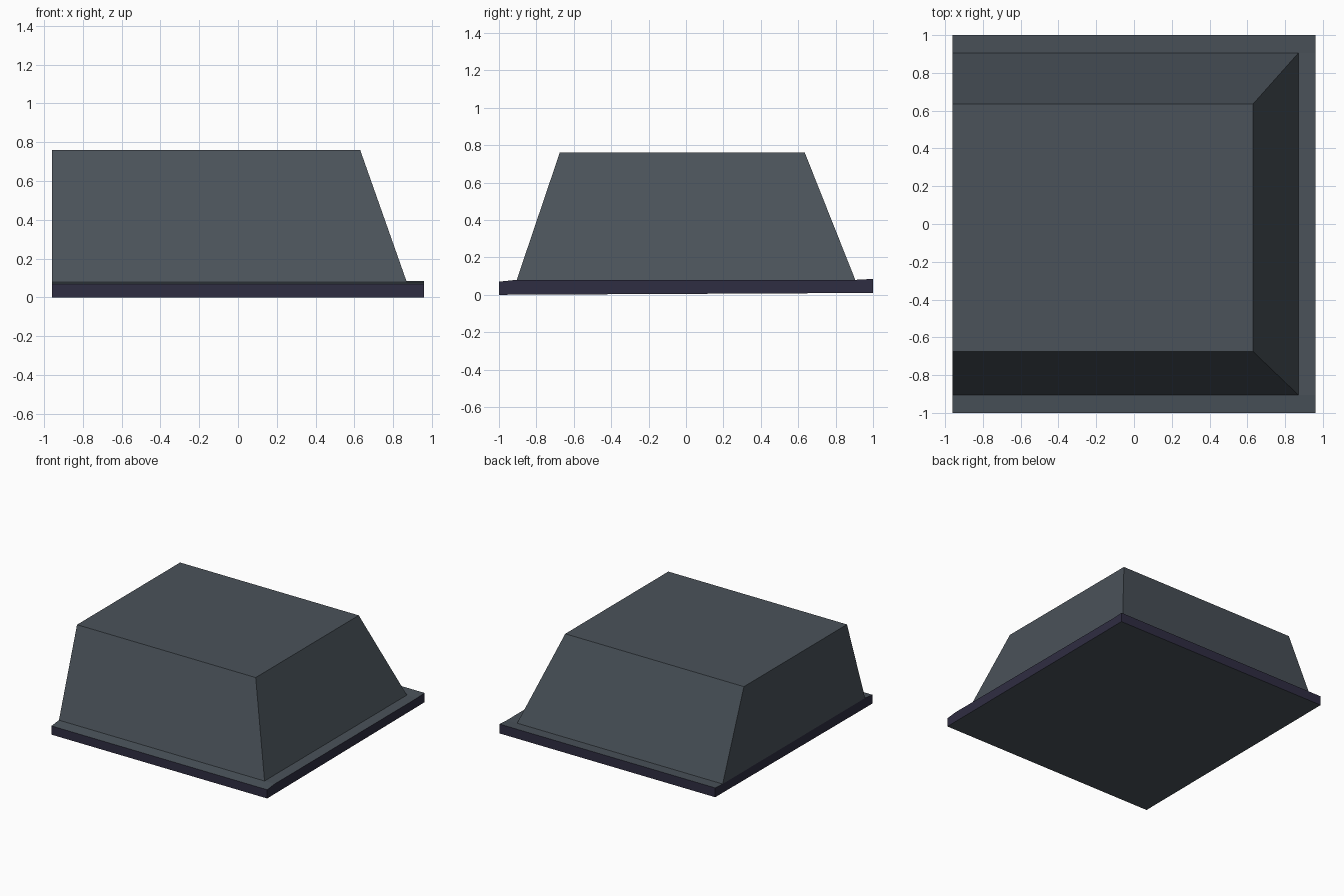
import bpy, bmesh

if "Cube" in bpy.data.objects:
    bpy.data.objects.remove(bpy.data.objects["Cube"])


def material(name, rgb):
    m = bpy.data.materials.new(name)
    m.diffuse_color = (*rgb, 1)
    m.use_nodes = True
    m.node_tree.nodes["Principled BSDF"].inputs["Base Color"].default_value = m.diffuse_color
    return m


slate = material("slate grey", (0.069, 0.085, 0.102))
purple = material("dark purple", (0.028, 0.026, 0.054))

LEFT, RIGHT = -0.96, 0.96


def loft(name, lower, upper, mats, skip_bottom=False):
    """Join two matching loops of points into a closed solid."""
    bm = bmesh.new()
    a = [bm.verts.new(p) for p in lower]
    b = [bm.verts.new(p) for p in upper]
    n = len(a)
    for i in range(n):
        j = (i + 1) % n
        bm.faces.new((a[i], a[j], b[j], b[i]))
    bm.faces.new(b)
    bottom = bm.faces.new(a[::-1])
    bmesh.ops.recalc_face_normals(bm, faces=bm.faces)
    if skip_bottom:
        bmesh.ops.delete(bm, geom=[bottom], context='FACES_ONLY')
    # Upright faces take the last material, the others the first
    for f in bm.faces:
        f.material_index = len(mats) - 1 if abs(f.normal.z) < 0.3 else 0
    me = bpy.data.meshes.new(name)
    bm.to_mesh(me)
    bm.free()
    for m in mats:
        me.materials.append(m)
    ob = bpy.data.objects.new(name, me)
    bpy.context.collection.objects.link(ob)
    return ob


def rect(x0, x1, y0, y1, z):
    return [(x0, y0, z), (x1, y0, z), (x1, y1, z), (x0, y1, z)]


# Thin base slab: side profile (y, z) run along x, slightly sloped front lip
profile = [(-1, 0), (1, 0.01), (1, 0.085), (0.905, 0.08), (-0.905, 0.08), (-1, 0.07)]
loft("base_slab",
     [(LEFT, y, z) for y, z in profile],
     [(RIGHT, y, z) for y, z in profile],
     [slate, purple])

# Tapered body, upright and flush with the slab on the left side
loft("tapered_body",
     rect(LEFT, 0.87, -0.905, 0.905, 0.08),
     rect(LEFT, 0.63, -0.675, 0.635, 0.76),
     [slate], skip_bottom=True)
